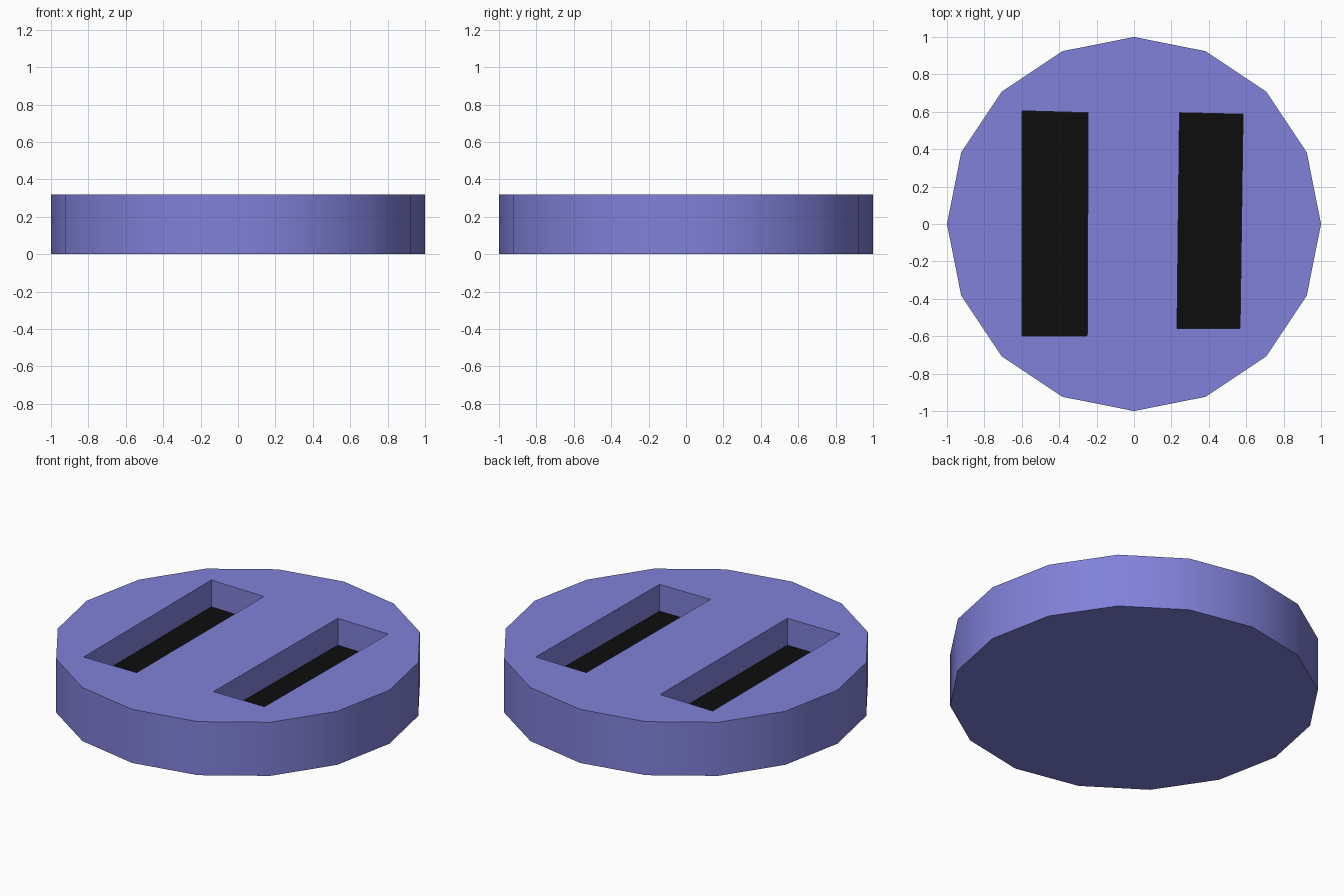
import bpy
import bmesh
import math

cube = bpy.data.objects.get("Cube")
if cube:
    bpy.data.objects.remove(cube, do_unlink=True)

HEIGHT = 0.32
FLOOR = 0.16


def material(name, color):
    mat = bpy.data.materials.new(name)
    mat.use_nodes = True
    mat.diffuse_color = color
    bsdf = mat.node_tree.nodes["Principled BSDF"]
    bsdf.inputs["Base Color"].default_value = color
    bsdf.inputs["Roughness"].default_value = 0.8
    return mat


def add_object(name, bm):
    bmesh.ops.recalc_face_normals(bm, faces=bm.faces)
    mesh = bpy.data.meshes.new(name)
    bm.to_mesh(mesh)
    bm.free()
    obj = bpy.data.objects.new(name, mesh)
    bpy.context.collection.objects.link(obj)
    return obj


def slot_cutter(name, outline):
    """Prism from the slot floor to above the top of the disc."""
    bm = bmesh.new()
    face = bm.faces.new([bm.verts.new((x, y, FLOOR)) for x, y in outline])
    extruded = bmesh.ops.extrude_face_region(bm, geom=[face])["geom"]
    top = [v for v in extruded if isinstance(v, bmesh.types.BMVert)]
    bmesh.ops.translate(bm, verts=top, vec=(0, 0, HEIGHT))
    obj = add_object(name, bm)
    obj.hide_render = True
    return obj


# Sixteen-sided disc
bm = bmesh.new()
bmesh.ops.create_cone(bm, cap_ends=True, segments=16, radius1=1, radius2=1, depth=HEIGHT)
bmesh.ops.translate(bm, verts=bm.verts, vec=(0, 0, HEIGHT / 2))
disc = add_object("slotted_disc", bm)
disc.data.materials.append(material("violet blue", (0.22, 0.22, 0.70, 1)))
disc.data.materials.append(material("black", (0.004, 0.004, 0.004, 1)))

# Two slots, slightly out of square
slots = {
    "right_slot": [(-0.60, -0.60), (-0.25, -0.60), (-0.245, 0.595), (-0.60, 0.605)],
    "left_slot": [(0.23, -0.56), (0.567, -0.56), (0.583, 0.587), (0.243, 0.595)],
}
bpy.context.view_layer.objects.active = disc
for name, outline in slots.items():
    cutter = slot_cutter(name, outline)
    cut = disc.modifiers.new(name, "BOOLEAN")
    cut.operation = "DIFFERENCE"
    cut.solver = "EXACT"
    cut.object = cutter
    bpy.ops.object.modifier_apply(modifier=cut.name)
    bpy.data.objects.remove(cutter, do_unlink=True)

# Black slot floors
for face in disc.data.polygons:
    is_floor = face.normal.z > 0.9 and abs(face.center.z - FLOOR) < 0.01
    face.material_index = 1 if is_floor else 0

# Smooth rim with sharp cap and slot edges
bpy.ops.object.select_all(action="DESELECT")
disc.select_set(True)
bpy.ops.object.shade_smooth_by_angle(angle=math.radians(30))
